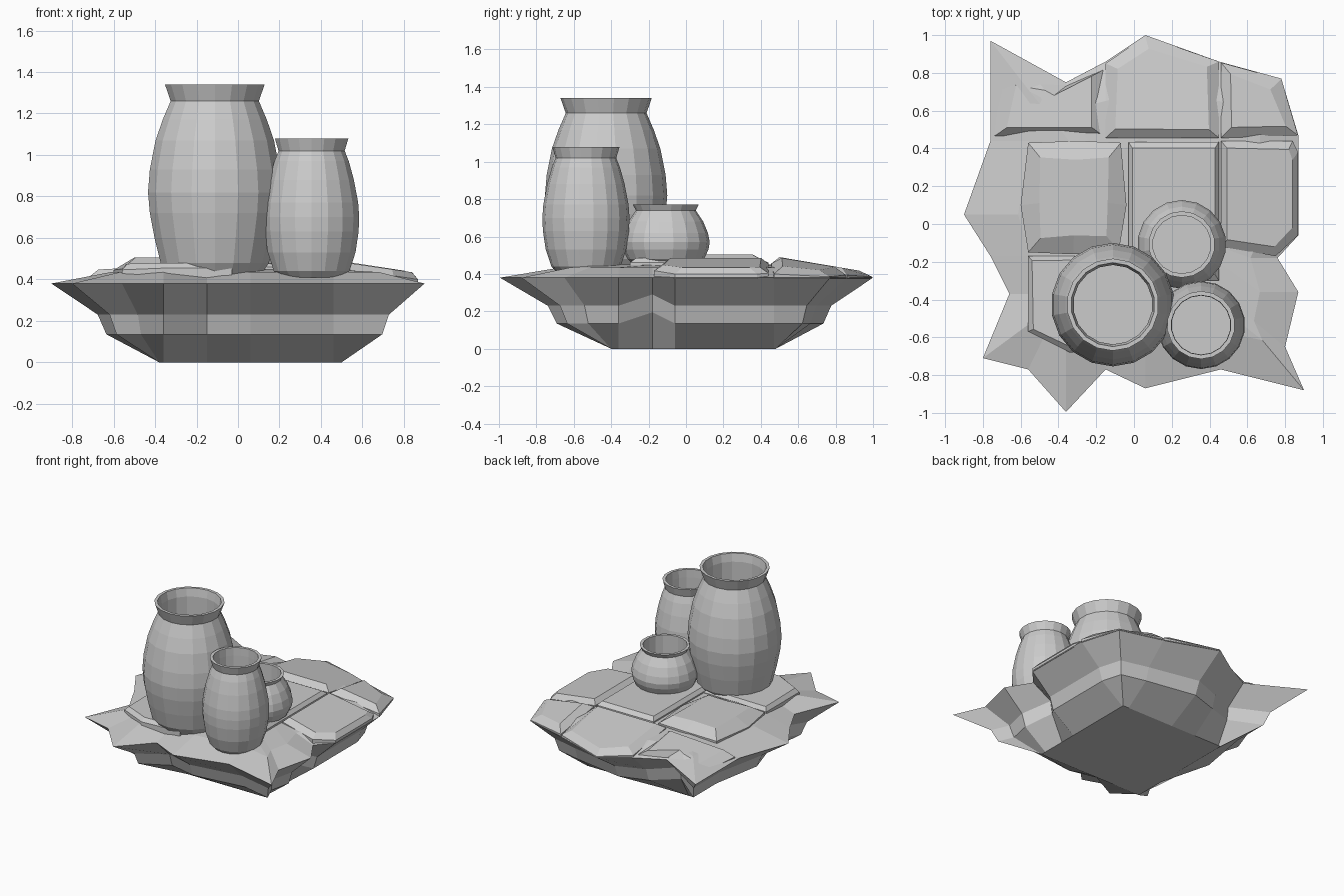
import bpy
import bmesh
import math
from mathutils import Vector

if "Cube" in bpy.data.objects:
    bpy.data.objects.remove(bpy.data.objects["Cube"])


def make_mesh(name, verts, faces):
    bm = bmesh.new()
    vs = [bm.verts.new(v) for v in verts]
    for f in faces:
        bm.faces.new([vs[i] for i in f])
    bmesh.ops.remove_doubles(bm, verts=bm.verts, dist=0.001)
    bmesh.ops.recalc_face_normals(bm, faces=bm.faces)
    me = bpy.data.meshes.new(name)
    bm.to_mesh(me)
    bm.free()
    ob = bpy.data.objects.new(name, me)
    bpy.context.collection.objects.link(ob)
    return ob


def loft(name, rings):
    n = len(rings[0])
    verts = [v for r in rings for v in r]
    faces = [(k * n + i, k * n + (i + 1) % n, (k + 1) * n + (i + 1) % n, (k + 1) * n + i)
             for k in range(len(rings) - 1) for i in range(n)]
    faces += [tuple(range(n)), tuple(range(len(verts) - n, len(verts)))]
    return make_mesh(name, verts, faces)


# Ragged floating rock: star-like rim tapering to a square foot
rim = [(-.76, .97), (-.36, .75), (-.15, .86), (.06, 1), (.45, .86), (.78, .77), (.87, .47),
       (.87, -.06), (.76, -.18), (.87, -.36), (.80, -.65), (.90, -.88), (.46, -.77),
       (.06, -.87), (-.15, -.77), (-.36, -.995), (-.56, -.77), (-.80, -.71), (-.66, -.37),
       (-.76, -.17), (-.90, .05), (-.76, .44)]
notches = {1: .03, 8: .06, 18: .0}   # rim index: how far the ledge rises there


def rock_ring(t, z, ledge=False):
    out = []
    for i, (x, y) in enumerate(rim):
        fx, fy = min(max(x, -.38), .50), min(max(y, -.40), .48)
        pinch = ledge and i in notches
        k = t * .7 if pinch else t
        out.append((fx + (x - fx) * k, fy + (y - fy) * k, z + (notches[i] if pinch else 0)))
    return out


loft("rock_base", [rock_ring(0, 0), rock_ring(.49, .135, True), rock_ring(.57, .23, True),
                   rock_ring(1, .38), rock_ring(.45, .435),
                   [(p[0] * .45, p[1] * .45, .45) for p in rim]])


# Worn paving slabs with chamfered edges, sloping away towards the rim
def slab(name, pts, top, inset, drop):
    c = sum((Vector(p) for p in pts), Vector((0, 0))) / len(pts)

    def height(p):
        return (top - .17 * max(0, p[1] - .5) - .15 * max(0, p[0] - .5)
                - .15 * max(0, -p[0] - .5))
    outer, inner = [], []
    for p in pts:
        v = Vector(p)
        q = v + (c - v).normalized() * inset
        inner.append((q.x, q.y, height(q)))
        outer.append((v.x, v.y, max(.385, height(v) - drop)))
    low = [(x, y, .375) for x, y, z in outer]
    loft(name, [low, outer, inner])


slab("slab_back_middle", [(-.15, .455), (-.15, .85), (.06, .995), (.45, .86), (.45, .455)],
     .49, .07, .035)
slab("slab_back_right", [(.46, .455), (.46, .855), (.78, .767), (.868, .47)], .49, .08, .035)
slab("slab_right", [(.46, .44), (.84, .44), (.868, .38), (.868, -.06), (.75, -.17), (.46, -.12)],
     .485, .05, .03)
slab("slab_centre", [(-.03, .435), (.45, .435), (.45, -.3), (-.03, -.3)], .485, .04, .025)
slab("slab_left", [(-.56, .43), (-.30, .44), (-.07, .43), (-.04, .1), (-.08, -.14), (-.32, -.16),
                   (-.56, -.15), (-.60, .1)], .505, .10, .045)
slab("slab_front_left", [(-.56, -.17), (-.56, -.57), (-.34, -.68), (-.03, -.66), (-.03, -.17)],
     .48, .03, .025)
slab("slab_back_left", [(-.74, .465), (-.16, .465), (-.155, .82), (-.36, .73), (-.52, .77),
                        (-.70, .76)], .475, .08, .045)


# Hollow pots: outer profile, lip, then a straight shaft down to an inner floor
def pot(name, x, y, sides, profile):
    lip_r, lip_z = profile[-1]
    shaft = profile[-2][0] - .006
    floor_z = profile[0][1] + .4 * (lip_z - profile[0][1])
    inside = [(lip_r - .022, lip_z), (shaft, lip_z - .06), (shaft, floor_z)]
    rings = [[(x + r * math.cos(2 * math.pi * (i + .5) / sides),
               y + r * math.sin(2 * math.pi * (i + .5) / sides), z) for i in range(sides)]
             for r, z in profile + inside]
    loft(name, rings)


pot("tall_pot", -.112, -.427, 18,
    [(.225, .42), (.265, .48), (.295, .60), (.318, .72), (.327, .82), (.318, .93),
     (.29, 1.07), (.255, 1.17), (.216, 1.26), (.244, 1.34)])
pot("medium_pot", .355, -.535, 18,
    [(.155, .41), (.185, .44), (.215, .53), (.23, .63), (.233, .70), (.228, .77),
     (.207, .88), (.182, .97), (.162, 1.02), (.18, 1.08)])
pot("small_pot", .253, -.108, 18,
    [(.17, .45), (.205, .48), (.228, .53), (.235, .57), (.225, .62), (.20, .68),
     (.16, .74), (.176, .77)])
